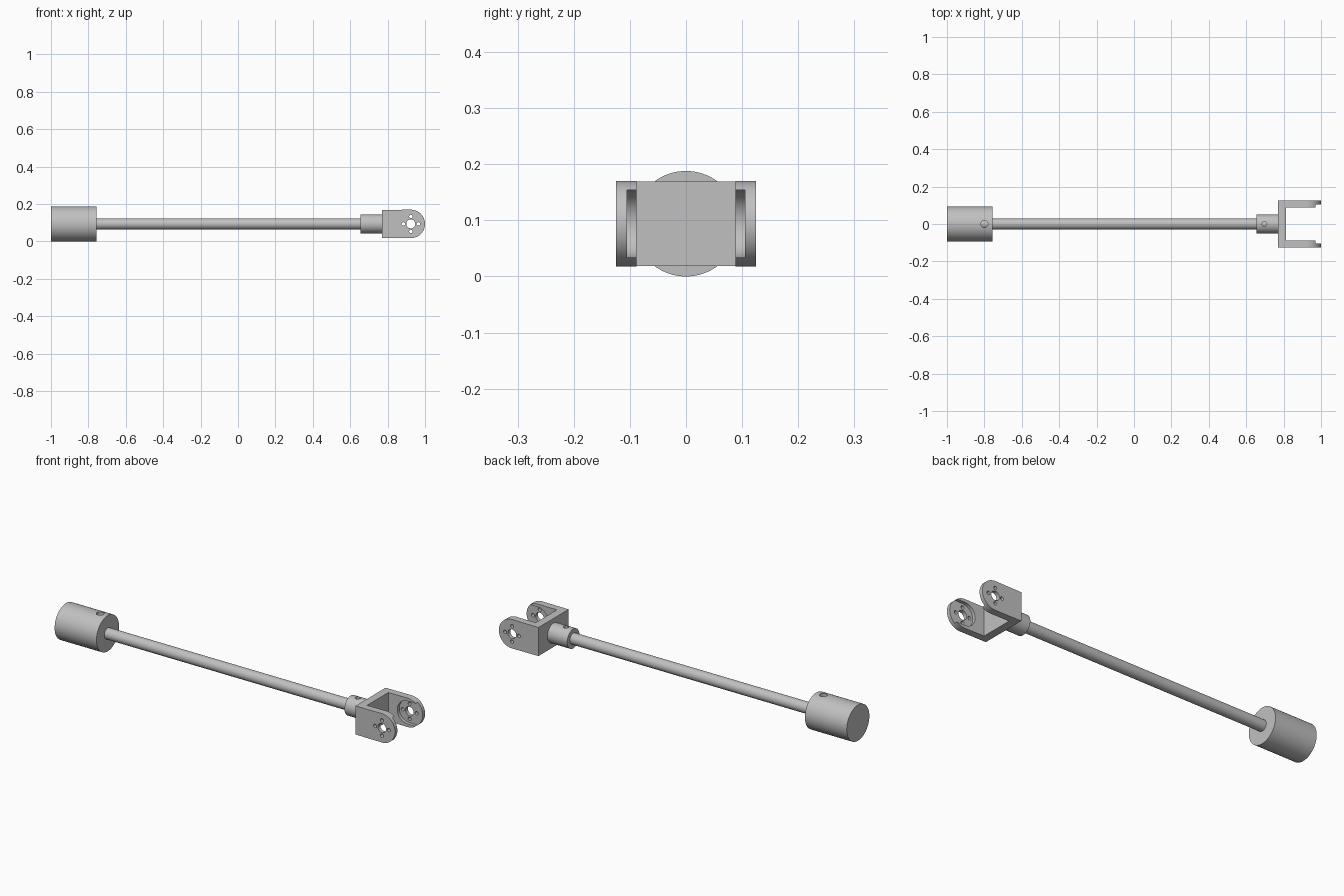
import bpy, bmesh
from math import cos, sin, pi, radians
from mathutils import Vector

if "Cube" in bpy.data.objects:
    bpy.data.objects.remove(bpy.data.objects["Cube"], do_unlink=True)

AXIS = 0.094                 # height of the rod axis
PIVOT = 0.924                # x of the pivot holes
HALF = 0.075                 # half height of the fork

steel = bpy.data.materials.new("grey_steel")
steel.use_nodes = True
GREY = (0.53, 0.53, 0.53, 1)
steel.diffuse_color = GREY
steel.node_tree.nodes["Principled BSDF"].inputs["Base Color"].default_value = GREY


def prism(name, points, direction):
    """Extrude a closed outline of 3D points along a direction."""
    bm = bmesh.new()
    face = bm.faces.new([bm.verts.new(p) for p in points])
    out = bmesh.ops.extrude_face_region(bm, geom=[face])
    verts = [v for v in out["geom"] if isinstance(v, bmesh.types.BMVert)]
    bmesh.ops.translate(bm, verts=verts, vec=direction)
    bmesh.ops.recalc_face_normals(bm, faces=bm.faces)
    mesh = bpy.data.meshes.new(name)
    bm.to_mesh(mesh)
    bm.free()
    mesh.materials.append(steel)
    obj = bpy.data.objects.new(name, mesh)
    bpy.context.collection.objects.link(obj)
    return obj


def arc(cx, cz, r, start, end, n):
    return [(cx + r * cos(start + (end - start) * i / n),
             cz + r * sin(start + (end - start) * i / n)) for i in range(n + 1)]


def cylinder_x(name, x0, x1, r, n=64):
    ring = arc(0, AXIS, r, 0, 2 * pi, n)[:-1]
    return prism(name, [(x0, y, z) for y, z in ring], (x1 - x0, 0, 0))


def plate_y(name, outline, half_width):
    """Extrude an x-z outline symmetrically across y."""
    return prism(name, [(x, -half_width, z) for x, z in outline],
                 (0, 2 * half_width, 0))


def cut(obj, cutter):
    cutter.hide_render = True
    mod = obj.modifiers.new("cut", 'BOOLEAN')
    mod.operation, mod.solver, mod.object = 'DIFFERENCE', 'EXACT', cutter
    bpy.context.view_layer.objects.active = obj
    bpy.ops.object.modifier_apply(modifier=mod.name)
    bpy.data.objects.remove(cutter, do_unlink=True)


def screw_hole(obj, x, r):
    """Radial set-screw hole from the top down to the rod."""
    ring = arc(x, 0, r, 0, 2 * pi, 32)[:-1]
    cut(obj, prism("hole", [(px, py, AXIS + 0.02) for px, py in ring], (0, 0, 0.2)))


# Counterweight, rod and collar
weight = cylinder_x("counterweight", -1, -0.757, 0.094, 96)
screw_hole(weight, -0.8, 0.019)
rod = cylinder_x("rod", -0.86, 0.78, 0.029)
collar = cylinder_x("collar", 0.655, 0.775, 0.051)
screw_hole(collar, 0.697, 0.013)

# Fork: rounded block opened to a U
outline = [(0.77, AXIS + HALF), (0.77, AXIS - HALF)]
outline += arc(PIVOT, AXIS, HALF + 0.001, -pi / 2, pi / 2, 48)
fork = plate_y("fork", outline, 0.125)
cut(fork, plate_y("gap", [(0.812, -1), (1.2, -1), (1.2, 1), (0.812, 1)], 0.088))

# Round pocket inside each arm, open towards the tip
pocket = arc(PIVOT, AXIS, 0.06, pi / 2, 3 * pi / 2, 40)
pocket += [(1.2, AXIS - 0.06), (1.2, AXIS + 0.06)]
cut(fork, plate_y("pocket", pocket, 0.105))

# Pivot hole and four bolt holes through both arms
holes = [(0, 0, 0.024)]
holes += [(0.04 * cos(k * pi / 2), 0.04 * sin(k * pi / 2), 0.009) for k in range(4)]
for dx, dz, r in holes:
    ring = arc(PIVOT + dx, AXIS + dz, r, 0, 2 * pi, 32)[:-1]
    cut(fork, plate_y("hole", ring, 0.3))

# Smooth round surfaces, keep edges sharp
for obj in (weight, rod, collar, fork):
    bpy.ops.object.select_all(action='DESELECT')
    obj.select_set(True)
    bpy.context.view_layer.objects.active = obj
    bpy.ops.object.shade_smooth_by_angle(angle=radians(30))
